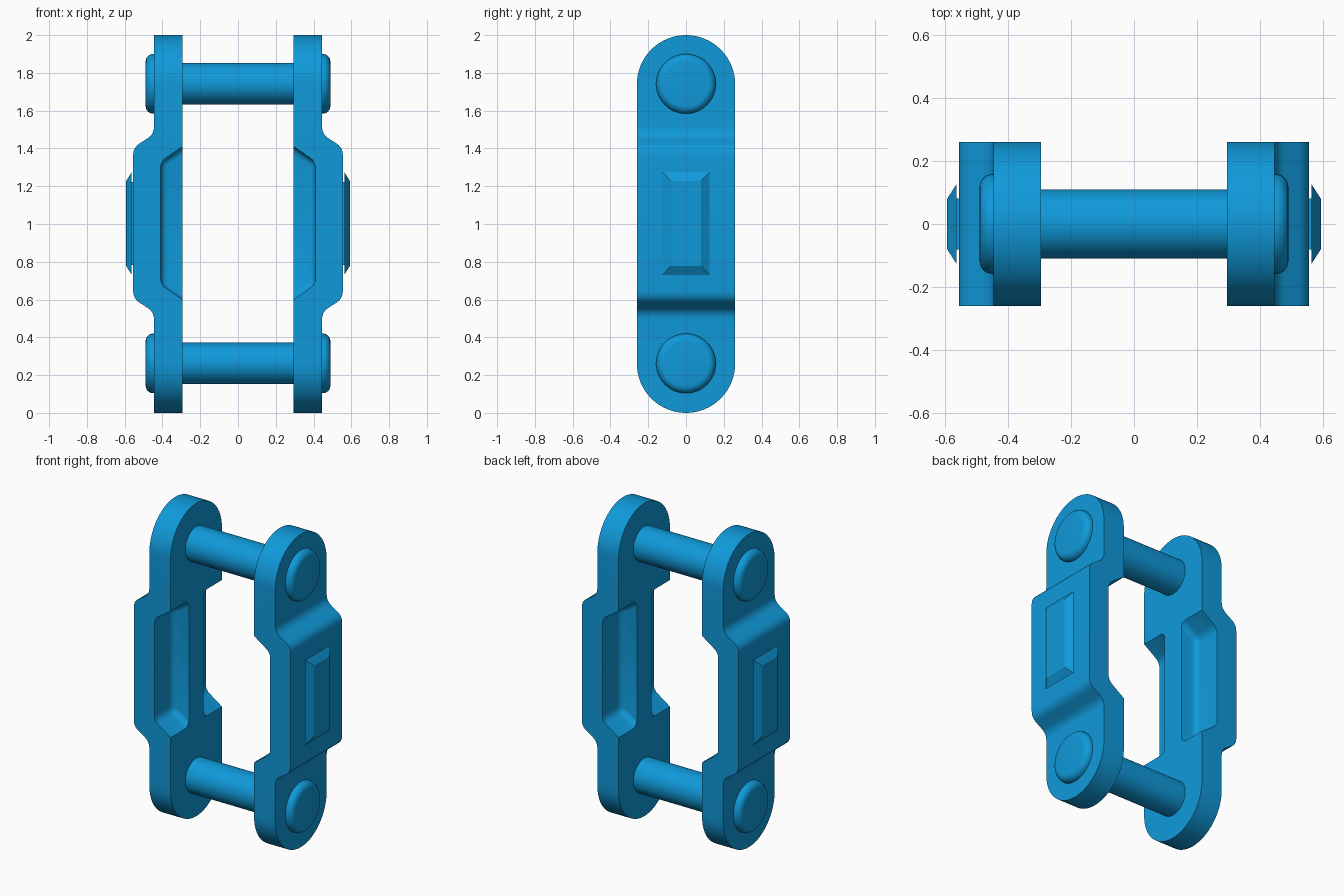
import bpy, bmesh, math
from mathutils import Vector

if "Cube" in bpy.data.objects:
    bpy.data.objects.remove(bpy.data.objects["Cube"])

blue = bpy.data.materials.new("bright blue")
blue.diffuse_color = (0.005, 0.32, 0.70, 1)
blue.use_nodes = True
blue.node_tree.nodes["Principled BSDF"].inputs["Base Color"].default_value = blue.diffuse_color


def finish(name, bm, smooth=True):
    bmesh.ops.recalc_face_normals(bm, faces=bm.faces)
    me = bpy.data.meshes.new(name)
    bm.to_mesh(me)
    bm.free()
    ob = bpy.data.objects.new(name, me)
    bpy.context.collection.objects.link(ob)
    me.materials.append(blue)
    if smooth:
        shade(ob)
    return ob


def activate(ob):
    bpy.ops.object.select_all(action='DESELECT')
    ob.select_set(True)
    bpy.context.view_layer.objects.active = ob


def shade(ob):
    activate(ob)
    bpy.ops.object.shade_smooth_by_angle(angle=math.radians(32))


def rounded(points, steps=5):
    """Fillet each (a, b, radius-like trim) corner of a closed outline."""
    out = []
    for i, (a, b, r) in enumerate(points):
        p = Vector((a, b))
        if r == 0:
            out.append(p)
            continue
        q, s = Vector(points[i - 1][:2]), Vector(points[(i + 1) % len(points)][:2])
        u, v = p + (q - p).normalized() * r, p + (s - p).normalized() * r
        for k in range(steps + 1):
            t = k / steps
            out.append(u * (1 - t) ** 2 + p * 2 * t * (1 - t) + v * t * t)
    return out


def prism(outline, place, lo, hi):
    """Extrude a 2D outline from lo to hi; place(a, b, depth) gives xyz."""
    bm = bmesh.new()
    base = [bm.verts.new(place(a, b, lo)) for a, b in outline]
    top = [bm.verts.new(place(a, b, hi)) for a, b in outline]
    bm.faces.new(base)
    bm.faces.new(top)
    n = len(base)
    for i in range(n):
        j = (i + 1) % n
        bm.faces.new((base[i], base[j], top[j], top[i]))
    return bm


def cut(ob, other, operation):
    mod = ob.modifiers.new("cut", 'BOOLEAN')
    mod.operation, mod.object, mod.solver = operation, other, 'EXACT'
    activate(ob)
    bpy.ops.object.modifier_apply(modifier=mod.name)
    bpy.data.objects.remove(other)


def mirror(ob):
    ob.modifiers.new("mirror", 'MIRROR').use_axis[0] = True


along_y = lambda x, z, d: (x, d, z)
along_x = lambda y, z, d: (d, y, z)

# side plate: bulged outline trimmed to a round-ended shape
outline = rounded([(0.295, -0.1, 0), (0.445, -0.1, 0),
                   (0.445, 0.535, 0.04), (0.555, 0.605, 0.04),
                   (0.555, 1.405, 0.04), (0.445, 1.475, 0.04),
                   (0.445, 2.1, 0), (0.295, 2.1, 0)])
plate = finish("side_plate", prism(outline, along_y, -0.4, 0.4), False)
R = 0.26
stadium = []
for centre, start in ((2 - R, 0), (R, math.pi)):
    for k in range(33):
        a = start + math.pi * k / 32
        stadium.append((R * math.cos(a), centre + R * math.sin(a)))
cut(plate, finish("trim", prism(stadium, along_x, 0.1, 0.8), False), 'INTERSECT')

# pockets on the inner face, open to the front and back, leaving a centre rib
for side in (-1, 1):
    shape = [(0.15, 0.50), (0.41, 0.68), (0.41, 1.33), (0.15, 1.51)]
    bm = prism(shape, along_y, side * 0.075, side * 0.5)
    bmesh.ops.recalc_face_normals(bm, faces=bm.faces)
    bmesh.ops.bevel(bm, geom=bm.edges[:], offset=0.035, segments=4,
                    profile=0.5, affect='EDGES')
    cut(plate, finish("pocket", bm, False), 'DIFFERENCE')
shade(plate)
mirror(plate)

# chamfered outer pads on short necks
bm = bmesh.new()
rings = []
for x, y, h in ((0.545, 0.08, 0.22), (0.563, 0.08, 0.22),
                (0.563, 0.125, 0.272), (0.592, 0.08, 0.225)):
    rings.append([bm.verts.new((x, sy * y, 1.003 + sz * h))
                  for sy, sz in ((-1, -1), (1, -1), (1, 1), (-1, 1))])
bm.faces.new(rings[0])
bm.faces.new(rings[-1])
for r, s in zip(rings, rings[1:]):
    for i in range(4):
        j = (i + 1) % 4
        bm.faces.new((r[i], r[j], s[j], s[i]))
mirror(finish("outer_pad", bm, False))


# pins with rounded heads, lathed around the x axis
def lathe(name, profile, z, sides=48):
    bm = bmesh.new()
    rows = [[bm.verts.new((x, r * math.cos(2 * math.pi * k / sides),
                           z + r * math.sin(2 * math.pi * k / sides)))
             for k in range(sides)] for x, r in profile]
    bm.faces.new(rows[0])
    bm.faces.new(rows[-1])
    for p, q in zip(rows, rows[1:]):
        for i in range(sides):
            j = (i + 1) % sides
            bm.faces.new((p[i], p[j], q[j], q[i]))
    return finish(name, bm)


head = [(0.43, 0.158)] + [(0.449 + 0.04 * math.sin(math.pi / 12 * k),
                           0.118 + 0.04 * math.cos(math.pi / 12 * k)) for k in range(7)]
for label, z in (("lower", 0.262), ("upper", 1.742)):
    lathe(label + "_pin", [(-0.31, 0.11), (0.31, 0.11)], z)
    mirror(lathe(label + "_pin_head", head, z))
